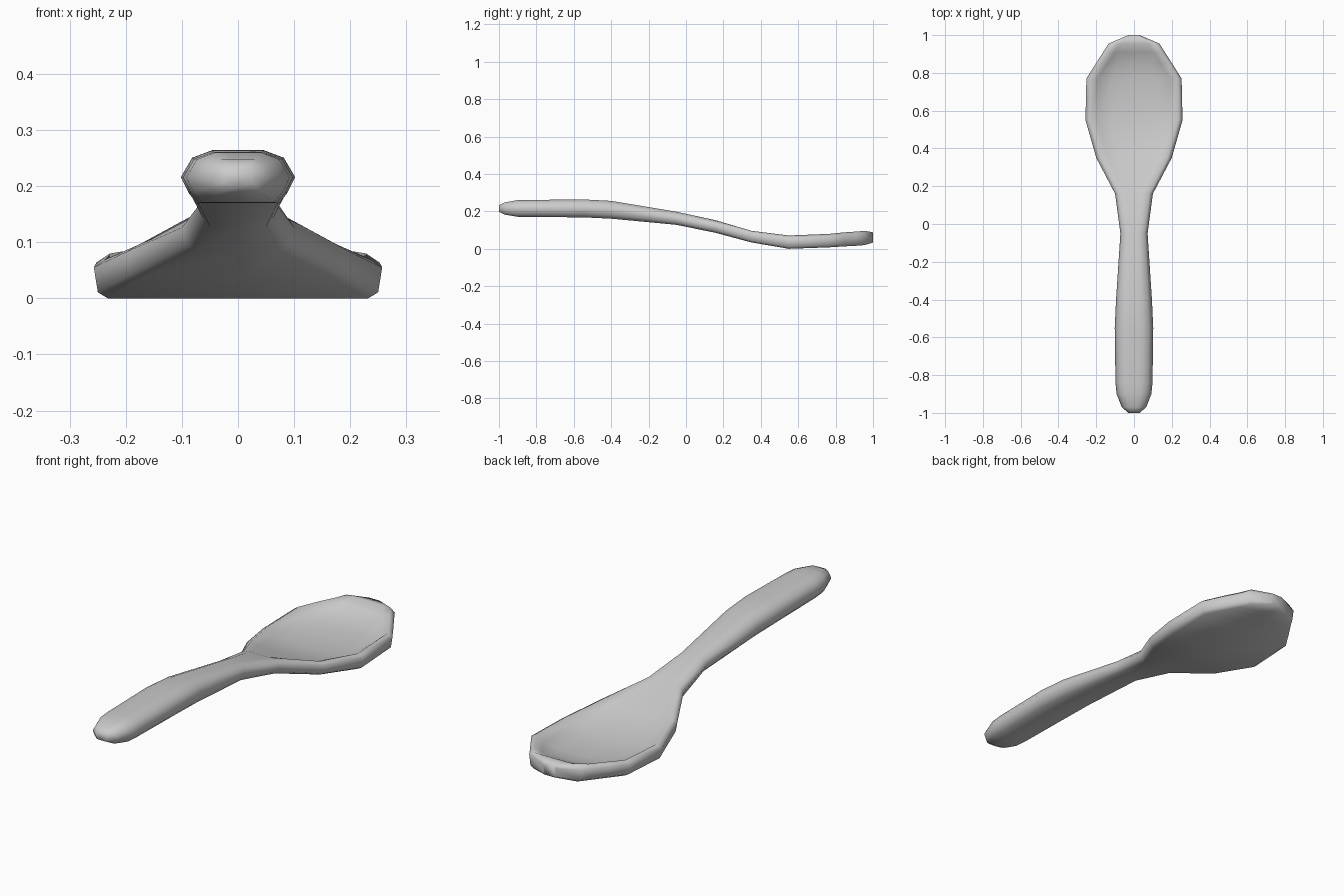
import bpy, bmesh

cube = bpy.data.objects.get("Cube")
if cube:
    bpy.data.objects.remove(cube)

grey = bpy.data.materials.new("pale_grey")
grey.use_nodes = True
colour = (0.6, 0.6, 0.6, 1)
grey.diffuse_color = colour
grey.node_tree.nodes["Principled BSDF"].inputs["Base Color"].default_value = colour

# Stations from handle end to bowl tip:
# y, half width, top, bottom, bowl blend, dish depth
STATIONS = [
    (-1.0, .03, .235, .20, 0, 0),
    (-.97, .065, .25, .185, 0, 0),
    (-.9, .092, .262, .173, 0, 0),
    (-.84, .098, .263, .172, 0, 0),
    (-.55, .102, .266, .17, 0, 0),
    (-.4, .095, .258, .163, 0, 0),
    (-.05, .072, .20, .13, 0, 0),
    (.16, .10, .155, .087, .4, .003),
    (.35, .20, .098, .036, 1, .02),
    (.55, .257, .073, .002, 1, .038),
    (.77, .252, .082, .01, 1, .042),
    (.85, .202, .09, .015, 1, .038),
    (.91, .163, .094, .018, 1, .02),
    (.955, .135, .098, .022, 1, 0),
    (1.0, .03, .09, .035, 1, 0),
]


def half_section(w, top, bottom, blend, dish):
    """Right half of the cross-section, from top centre to bottom centre."""
    h = top - bottom
    handle = [(x * w, bottom + z * h) for x, z in
              [(0, 1), (.2, 1), (.45, 1), (.8, .86), (1, .5), (.86, .2), (.7, 0), (0, 0)]]
    rim = min(.06, w * .4)
    bowl = [(0, top - dish), (w * .45, top - dish * .95), (w - rim, top - dish * .65),
            (w - rim * .4, top), (w, top - h * .22), (w - rim * .12, bottom + h * .15),
            (w - rim * .42, bottom), (0, bottom)]
    return [(a[0] + (b[0] - a[0]) * blend, a[1] + (b[1] - a[1]) * blend)
            for a, b in zip(handle, bowl)]


# Loft the closed sections into one spoon
bm = bmesh.new()
rings = []
for y, *shape in STATIONS:
    half = half_section(*shape)
    loop = half + [(-x, z) for x, z in half[-2:0:-1]]
    rings.append([bm.verts.new((x, y, z)) for x, z in loop])
for a, b in zip(rings, rings[1:]):
    for i in range(len(a)):
        j = (i + 1) % len(a)
        bm.faces.new((a[i], a[j], b[j], b[i]))
bm.faces.new(rings[0])
bm.faces.new(rings[-1])
bmesh.ops.recalc_face_normals(bm, faces=bm.faces)

mesh = bpy.data.meshes.new("spoon")
bm.to_mesh(mesh)
bm.free()
mesh.materials.append(grey)
spoon = bpy.data.objects.new("spoon", mesh)
bpy.context.collection.objects.link(spoon)

# Rest on the ground and shade smoothly
lowest = min(v.co.z for v in mesh.vertices)
for v in mesh.vertices:
    v.co.z -= lowest
for p in mesh.polygons:
    p.use_smooth = True
